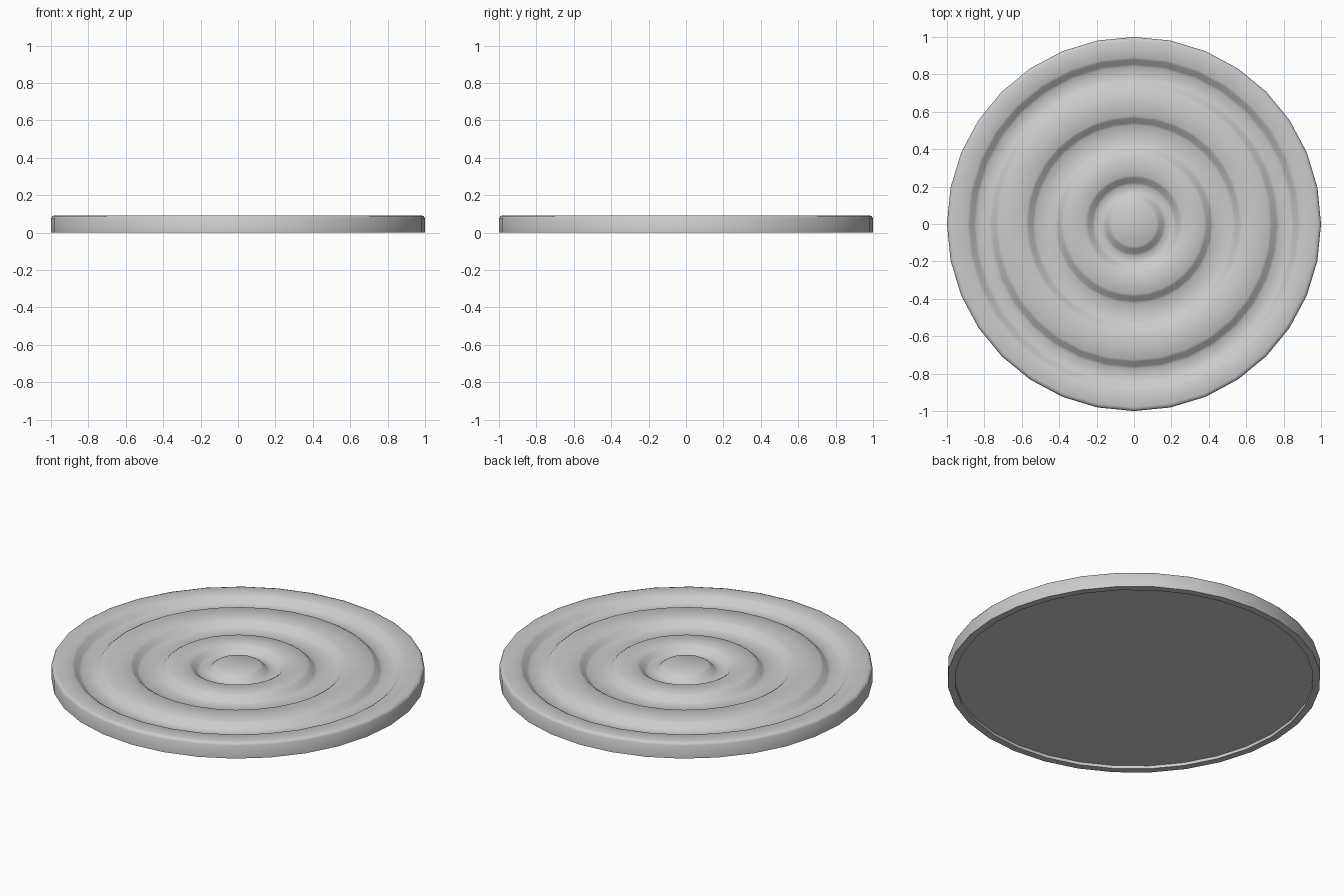
import bpy, bmesh, math

if "Cube" in bpy.data.objects:
    bpy.data.objects.remove(bpy.data.objects["Cube"])

SIDES = 32
TOP = 0.092      # height of the upper face
DEPTH = 0.04     # groove depth


def groove(inner, outer):
    """Soft-edged groove; inner and outer are the middles of its two walls."""
    def wall(r, s):
        return [(r - s * 0.025, TOP), (r - s * 0.012, TOP - DEPTH * 0.2),
                (r + s * 0.012, TOP - DEPTH * 0.8), (r + s * 0.025, TOP - DEPTH)]
    return wall(inner, 1) + wall(outer, -1)[::-1]


# Profile from the top centre outward, over the rim and under to the recess
profile = [(0, TOP)]
for a, b in [(0.145, 0.235), (0.40, 0.553), (0.75, 0.867)]:
    profile += groove(a, b)
profile += [(0.98, TOP), (0.993, TOP - 0.004), (1.0, TOP - 0.015),
            (1.0, 0), (0.96, 0), (0.96, 0.018), (0, 0.018)]

# Revolve the profile into the disc
bm = bmesh.new()
verts = [bm.verts.new((r, 0, z)) for r, z in profile]
edges = [bm.edges.new(pair) for pair in zip(verts, verts[1:])]
bmesh.ops.spin(bm, geom=verts + edges, cent=(0, 0, 0), axis=(0, 0, 1),
               angle=2 * math.pi, steps=SIDES, use_duplicate=False)
bmesh.ops.remove_doubles(bm, verts=bm.verts, dist=0.0005)
bmesh.ops.recalc_face_normals(bm, faces=bm.faces)
mesh = bpy.data.meshes.new("grooved_disc")
bm.to_mesh(mesh)
bm.free()

disc = bpy.data.objects.new("grooved_disc", mesh)
bpy.context.collection.objects.link(disc)
bpy.context.view_layer.objects.active = disc
disc.select_set(True)
bpy.ops.object.shade_smooth_by_angle(angle=math.radians(50))
